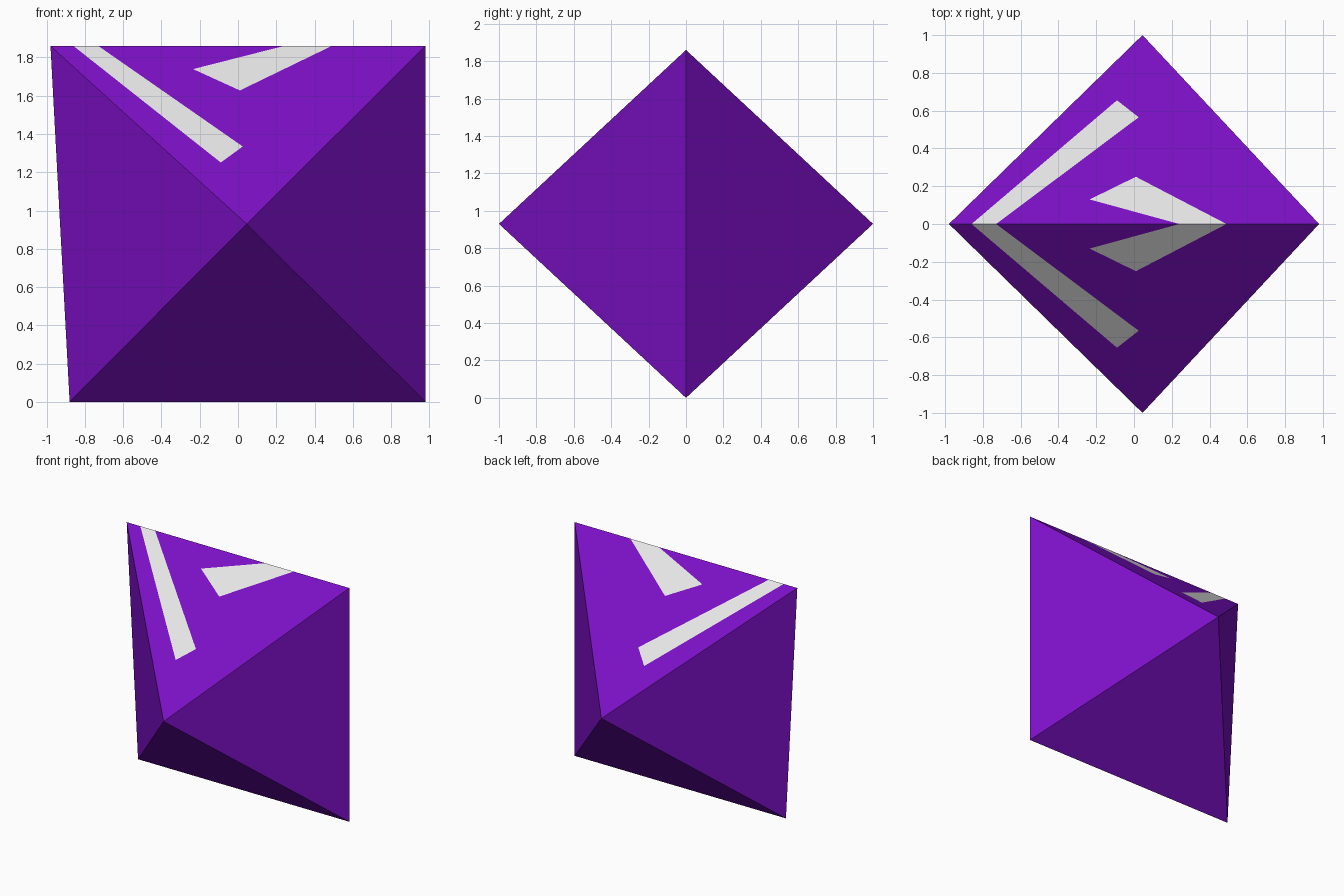
import bpy
import bmesh

cube = bpy.data.objects.get("Cube")
if cube:
    bpy.data.objects.remove(cube, do_unlink=True)


def make_material(name, colour):
    mat = bpy.data.materials.new(name)
    mat.use_nodes = True
    mat.diffuse_color = colour
    mat.node_tree.nodes["Principled BSDF"].inputs["Base Color"].default_value = colour
    return mat


TOP, MID = 1.86, 0.93
APEX_X = 0.045
PURPLE, WHITE = 0, 1

# Inlays on the sloping top, as (x, distance from ridge); each starts and ends on the ridge
stripe = [(-0.86, 0), (-0.09, 0.655), (0.025, 0.565), (-0.73, 0)]
wedge = [(0.24, 0), (-0.235, 0.13), (0.01, 0.25), (0.49, 0)]
top_left, top_right = (-0.98, 0), (0.98, 0)
low_left, low_right = (-0.88, 0, 0), (0.98, 0, 0)

bm = bmesh.new()


def add_face(points, material):
    face = bm.faces.new([bm.verts.new(p) for p in points])
    face.material_index = material


for side in (-1, 1):
    def on_slope(outline):
        return [(x, side * d, TOP - (TOP - MID) * d) for x, d in outline]

    apex = (APEX_X, side, MID)
    # Sloping top with notches, filled by the white inlays
    add_face(on_slope([top_left, *stripe, *wedge, top_right, (APEX_X, 1)]), PURPLE)
    add_face(on_slope(stripe), WHITE)
    add_face(on_slope(wedge), WHITE)
    # Left, bottom and right slopes
    left, right = on_slope([top_left, top_right])
    for a, b in ((left, low_left), (low_left, low_right), (low_right, right)):
        add_face([a, b, apex], PURPLE)

# Join the slopes into one closed solid
bmesh.ops.remove_doubles(bm, verts=bm.verts, dist=0.001)
bmesh.ops.triangulate(bm, faces=[f for f in bm.faces if len(f.verts) > 3])
bmesh.ops.recalc_face_normals(bm, faces=bm.faces)

mesh = bpy.data.meshes.new("crystal_body")
bm.to_mesh(mesh)
bm.free()
mesh.materials.append(make_material("purple", (0.2, 0.005, 0.56, 1)))
mesh.materials.append(make_material("white", (1, 1, 1, 1)))
body = bpy.data.objects.new("crystal_body", mesh)
bpy.context.collection.objects.link(body)
